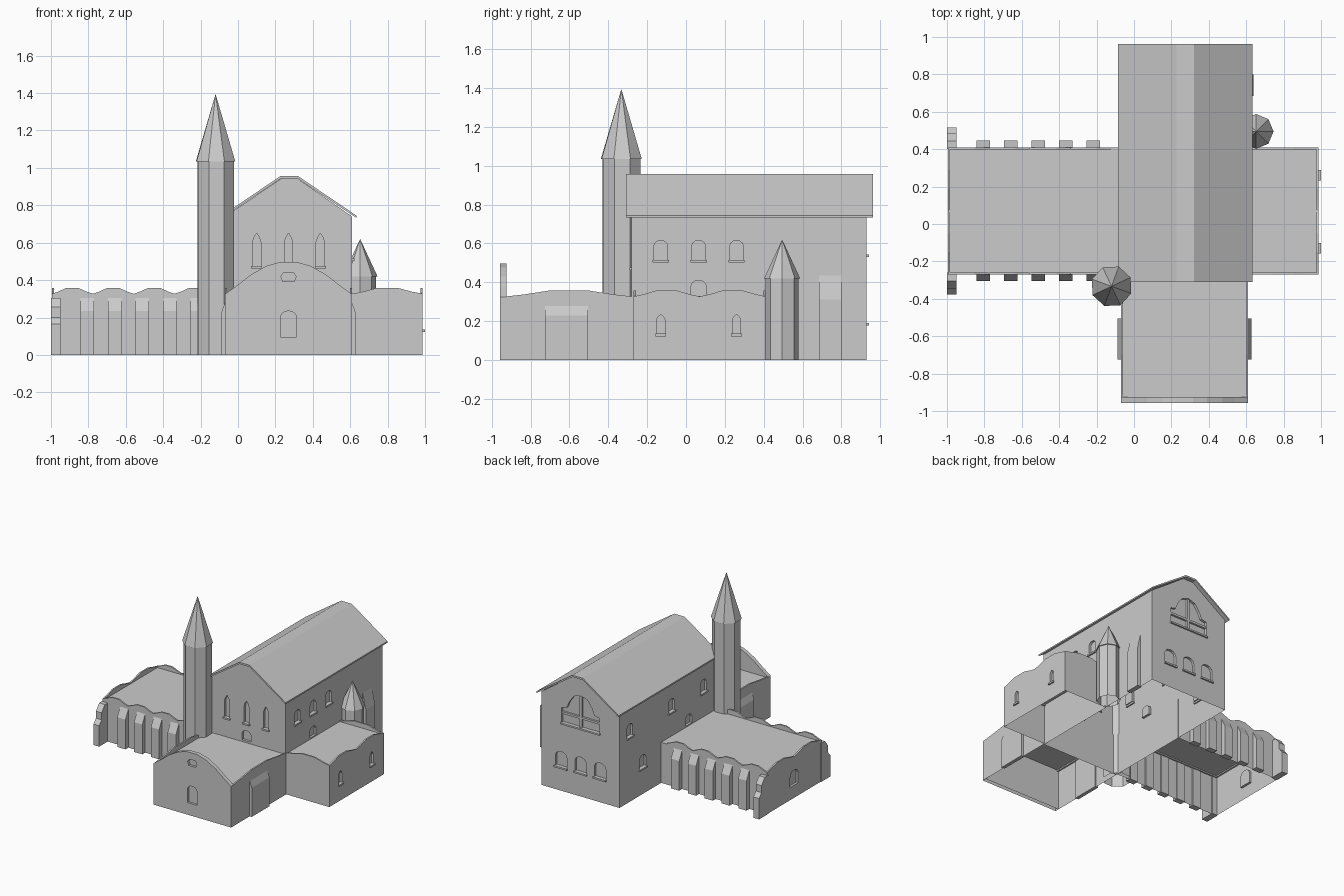
import bpy, bmesh, math
from mathutils import Matrix

if "Cube" in bpy.data.objects:
    bpy.data.objects.remove(bpy.data.objects["Cube"])

stone = bpy.data.materials.new("plain grey")
stone.diffuse_color = (0.6, 0.6, 0.6, 1)
stone.use_nodes = True
stone.node_tree.nodes["Principled BSDF"].inputs["Base Color"].default_value = stone.diffuse_color


def add_prism(bm, pts, axis, a, b):
    """Extrude a 2D outline along an axis from a to b."""
    place = {'x': lambda p, t: (t, p[0], p[1]),
             'y': lambda p, t: (p[0], t, p[1]),
             'z': lambda p, t: (p[0], p[1], t)}[axis]
    lo = [bm.verts.new(place(p, a)) for p in pts]
    hi = [bm.verts.new(place(p, b)) for p in pts]
    n = len(pts)
    faces = [bm.faces.new(lo), bm.faces.new(hi)]
    for i in range(n):
        faces.append(bm.faces.new((lo[i], lo[(i + 1) % n], hi[(i + 1) % n], hi[i])))
    bmesh.ops.recalc_face_normals(bm, faces=faces)


def finish(name, bm, mat=True):
    me = bpy.data.meshes.new(name)
    bm.to_mesh(me)
    bm.free()
    ob = bpy.data.objects.new(name, me)
    bpy.context.collection.objects.link(ob)
    if mat:
        me.materials.append(stone)
    return ob


def prism(name, pts, axis, a, b):
    bm = bmesh.new()
    add_prism(bm, pts, axis, a, b)
    return finish(name, bm)


def rect(u0, u1, z0, z1):
    return [(u0, z0), (u1, z0), (u1, z1), (u0, z1)]


def arch(u, z0, w, h, pointed=False):
    """Outline of a window with a round or pointed head."""
    r = w / 2
    if pointed:
        return [(u - r, z0), (u + r, z0), (u + r, z0 + h * .72), (u + r * .6, z0 + h * .88),
                (u, z0 + h), (u - r * .6, z0 + h * .88), (u - r, z0 + h * .72)]
    s = z0 + h - r * .8
    return [(u - r, z0), (u + r, z0)] + [
        (u + r * math.cos(math.pi * k / 6), s + r * .8 * math.sin(math.pi * k / 6)) for k in range(7)]


def body(name, pts, axis, a, b, openings):
    """Walls with recessed openings and an open underside.
    Each opening: (axis, wall position, outward sign, outline, has sill)."""
    ob = prism(name, pts, axis, a, b)
    bm = bmesh.new()
    sills = bmesh.new()
    for ax, pos, sign, outline, sill in openings:
        add_prism(bm, outline, ax, pos - .018 * sign, pos + .03 * sign)
        if sill:
            us = [p[0] for p in outline]
            z = min(p[1] for p in outline)
            add_prism(sills, rect(min(us) - .007, max(us) + .007, z - .013, z), ax,
                      pos - .01 * sign, pos + .012 * sign)
    cutter = finish(name + "_cutter", bm, False)
    cutter.hide_render = True
    mod = ob.modifiers.new("openings", 'BOOLEAN')
    mod.operation = 'DIFFERENCE'
    mod.solver = 'EXACT'
    mod.object = cutter
    dg = bpy.context.evaluated_depsgraph_get()
    me = bpy.data.meshes.new_from_object(ob.evaluated_get(dg))
    ob.modifiers.clear()
    ob.data = me
    bpy.data.objects.remove(cutter)
    me.materials.clear()
    me.materials.append(stone)
    bm = bmesh.new()
    bm.from_mesh(me)
    floor = [f for f in bm.faces if all(v.co.z < 1e-4 for v in f.verts)]
    bmesh.ops.delete(bm, geom=floor, context='FACES')
    bm.to_mesh(me)
    bm.free()
    finish(name + "_sills", sills)


def wave(u0, u1, n):
    """Outline of a parapet with n low humps."""
    step = (u1 - u0) / n
    top = []
    for i in range(n):
        s = u0 + i * step
        top += [(s, .327), (s + step * .15, .338), (s + step * .35, .358),
                (s + step * .65, .358), (s + step * .85, .338)]
    return [(u1, .31), (u0, .31)] + top + [(u1, .327)]


def tower(name, x, y, r, r_cap, z_eave, z_top, turn):
    for part, r1, r2, z0, z1 in (("shaft", r, r, 0, z_eave), ("spire", r_cap, 0, z_eave, z_top)):
        bm = bmesh.new()
        m = Matrix.Translation((x, y, (z0 + z1) / 2)) @ Matrix.Rotation(math.radians(turn), 4, 'Z')
        bmesh.ops.create_cone(bm, cap_ends=part == "spire", segments=8, radius1=r1, radius2=r2,
                              depth=z1 - z0, matrix=m)
        bmesh.ops.remove_doubles(bm, verts=bm.verts, dist=1e-5)
        finish(name + "_" + part, bm)


# Main hall with windows on all four walls
X0, X1, Y0, Y1, C = -.07, .61, -.28, .93, .27
big = [(.165, .543), (.165, .66), (.12, .67), (.10, .72), (.06, .775), (.0, .795)]
big_window = [(C + u, z) for u, z in big] + [(C - u, z) for u, z in big[-2::-1]]
hall = [('y', Y0, -1, arch(C + d, .475, .045, .175, True), True) for d in (-.17, 0, .17)]
hall += [('y', Y0, -1, arch(C, .335, .08, .08), False), ('y', Y1, 1, big_window, True)]
hall += [('y', Y1, 1, arch(C + d, .19, .10, .12), True) for d in (-.17, 0, .17)]
hall += [('x', X1, 1, arch(y, .515, .07, .10), True) for y in (-.13, .065, .26)]
hall += [('x', X0, -1, arch(y, .515, .07, .10), True) for y in (-.12, .28, .80)]
hall += [('x', X0, -1, arch(.64, .21, .08, .10), True)]
hall += [('x', x, s, arch(.065, .33, .08, .08), False) for x, s in ((X0, -1), (X1, 1))]
body("hall", [(X0, 0), (X1, 0), (X1, .74), (.32, .942), (.23, .942), (X0, .74)], 'y', Y0, Y1, hall)
prism("big_window_upright", rect(C - .01, C + .01, .543, .79), 'y', Y1 - .02, Y1 - .002)
prism("big_window_crossbar", rect(C - .165, C + .165, .61, .627), 'y', Y1 - .02, Y1 - .002)

# Roof slab with a flat ridge
prism("hall_roof", [(-.085, .733), (-.085, .745), (.228, .957), (.32, .957), (.633, .745), (.633, .733),
                    (.318, .943), (.23, .943)], 'y', -.31, .962)
prism("hall_buttress", [(.6, 0), (.638, 0), (.638, .31), (.6, .48)], 'y', .685, .80)

# Front wing with a curved false gable
body("front_wing", rect(X0, X1, 0, .32), 'y', -.925, Y0 + .005, [])
half = [(.34, .325), (.27, .375), (.20, .43), (.12, .475), (.045, .497)]
gable = [(X0, 0), (X1, 0)] + [(C + u, z) for u, z in half] + [(C - u, z) for u, z in half[::-1]]
vent = [(C - .03, .392), (C + .03, .392), (C + .041, .42), (C + .025, .442),
        (C - .025, .442), (C - .041, .42)]
body("front_gable", gable, 'y', -.957, -.925,
     [('y', -.957, -1, arch(C, .095, .085, .14), False), ('y', -.957, -1, vent, False)])
for side, x, s in (("left", X0, -1), ("right", X1, 1)):
    prism(f"front_wing_parapet_{side}", wave(-.925, -.28, 1), 'x', x, x - .012 * s)
    prism(f"front_wing_buttress_{side}", [(x - .01 * s, 0), (x + .018 * s, 0), (x + .018 * s, .23),
                                          (x - .01 * s, .305)], 'y', -.725, -.505)

# Left wing with rows of buttresses and stepped corner buttresses
WY0, WY1 = -.27, .41
body("left_wing", rect(WY0, WY1, 0, .32), 'x', -.995, X0 + .005,
     [('x', -.995, -1, arch(.07, .10, .10, .12), False)])
prism("left_wing_parapet_end", wave(WY0, WY1, 2), 'x', -.995, -.983)
for side, y, s in (("front", WY0, -1), ("back", WY1, 1)):
    prism(f"left_wing_parapet_{side}", wave(-.995, -.12, 4), 'y', y, y - .012 * s)
    for i in range(5):
        x = -.805 + i * .147
        prism(f"left_wing_buttress_{side}_{i + 1}", [(y - .01 * s, 0), (y + .036 * s, 0),
              (y + .036 * s, .235), (y, .305), (y - .01 * s, .305)], 'x', x - .036, x + .036)
    prism(f"corner_buttress_{side}", [(y - .01 * s, 0), (y + .106 * s, 0), (y + .106 * s, .165),
          (y + .075 * s, .20), (y + .075 * s, .255), (y + .035 * s, .305), (y - .01 * s, .305)],
          'x', -1, -.95)

# Right wing with pointed end windows
body("right_wing", rect(WY0, WY1, 0, .32), 'x', X1 - .005, .987,
     [('x', .987, 1, arch(y, .135, .042, .10, True), True) for y in (-.13, .26)])
prism("right_wing_parapet_end", wave(WY0, WY1, 2), 'x', .975, .987)
for side, y, s in (("front", WY0, -1), ("back", WY1, 1)):
    prism(f"right_wing_parapet_{side}", wave(X1, .987, 1), 'y', y, y - .012 * s)

# Octagonal towers
tower("tall_tower", -.12, -.333, .104, .112, 1.035, 1.395, 25)
tower("small_tower", .653, .495, .085, .093, .42, .62, 0)
